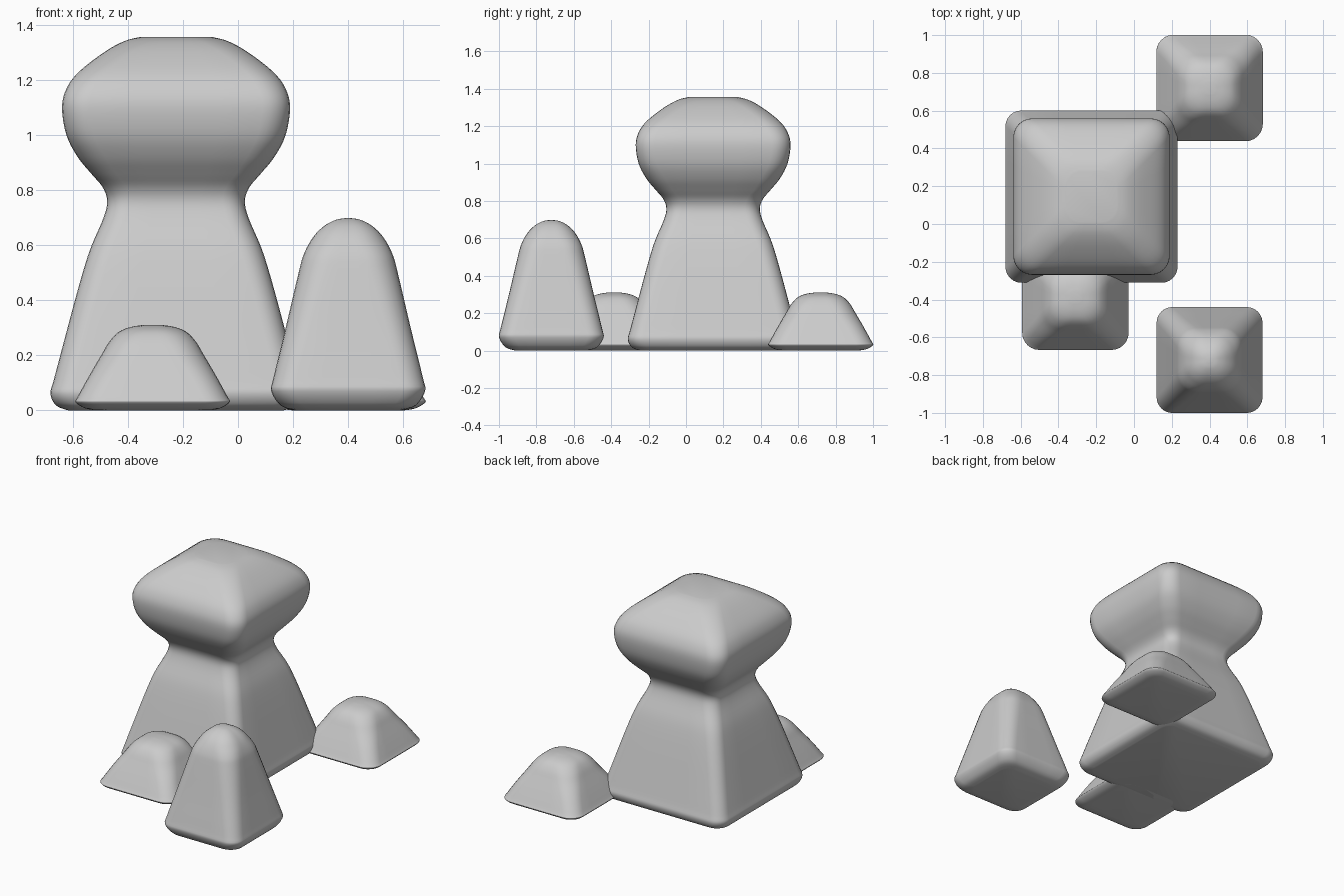
import bpy, bmesh, math
from mathutils import Vector

if "Cube" in bpy.data.objects:
    bpy.data.objects.remove(bpy.data.objects["Cube"])


def smooth_profile(pts, steps=4):
    """Catmull-Rom curve through (z, half width, corner radius) points."""
    p = [Vector(q) for q in pts]
    out = []
    for i in range(len(p) - 1):
        a, b, c, d = p[max(i - 1, 0)], p[i], p[i + 1], p[min(i + 2, len(p) - 1)]
        for s in range(steps):
            t = s / steps
            out.append(0.5 * (2 * b + (c - a) * t + (2 * a - 5 * b + 4 * c - d) * t * t
                              + (3 * b - a - 3 * c + d) * t ** 3))
    return out + [p[-1]]


def rounded_square(half, radius, corner=7, edge=4):
    r = min(radius, half * 0.75)
    pts = []
    for k in range(4):
        for i in range(corner):
            a = math.pi / 2 * (k + i / (corner - 1))
            cx = (half - r) * (1 if k in (0, 3) else -1)
            cy = (half - r) * (1 if k in (0, 1) else -1)
            pts.append(Vector((cx + r * math.cos(a), cy + r * math.sin(a))))
    full = []
    for i, p in enumerate(pts):
        full.append(p)
        if i % corner == corner - 1:  # subdivide the straight side
            q = pts[(i + 1) % len(pts)]
            full += [p.lerp(q, j / edge) for j in range(1, edge)]
    return full


def loft(name, x, y, profile):
    bm = bmesh.new()
    rings = [[bm.verts.new((p.x, p.y, max(z, 0))) for p in rounded_square(h, r)]
             for z, h, r in smooth_profile(profile)]
    n = len(rings[0])
    for lo, hi in zip(rings, rings[1:]):
        for i in range(n):
            j = (i + 1) % n
            bm.faces.new((lo[i], lo[j], hi[j], hi[i]))
    bm.faces.new(rings[0][::-1])
    bm.faces.new(rings[-1])
    bmesh.ops.recalc_face_normals(bm, faces=bm.faces)
    for f in bm.faces:
        f.smooth = True
    me = bpy.data.meshes.new(name)
    bm.to_mesh(me)
    bm.free()
    ob = bpy.data.objects.new(name, me)
    ob.location = (x, y, 0)
    bpy.context.collection.objects.link(ob)
    return ob


# Tall pillar: tapering body, pinched neck, bulging head with flat top
loft("pillar", -0.225, 0.145, [
    (0, 0.39, 0.07), (0.018, 0.435, 0.08), (0.06, 0.456, 0.085), (0.11, 0.444, 0.08),
    (0.25, 0.407, 0.08), (0.4, 0.367, 0.08), (0.52, 0.333, 0.08), (0.6, 0.306, 0.08),
    (0.7, 0.263, 0.08), (0.76, 0.25, 0.08), (0.81, 0.266, 0.085), (0.86, 0.308, 0.09),
    (0.92, 0.357, 0.10), (1.0, 0.398, 0.10), (1.1, 0.414, 0.10), (1.17, 0.397, 0.10),
    (1.23, 0.352, 0.10), (1.30, 0.262, 0.10), (1.34, 0.19, 0.10), (1.355, 0.135, 0.09)])

# Medium spire
loft("spire", 0.4, -0.72, [
    (0, 0.19, 0.07), (0.018, 0.245, 0.08), (0.07, 0.279, 0.085), (0.12, 0.271, 0.085),
    (0.3, 0.227, 0.09), (0.5, 0.18, 0.10), (0.57, 0.16, 0.10), (0.63, 0.127, 0.10),
    (0.67, 0.087, 0.10), (0.692, 0.045, 0.08), (0.698, 0.012, 0.05)])

# Two low mounds
mound = [
    (0, 0.20, 0.06), (0.008, 0.245, 0.07), (0.03, 0.28, 0.09), (0.05, 0.272, 0.09),
    (0.13, 0.228, 0.09), (0.2, 0.187, 0.10), (0.25, 0.157, 0.10), (0.285, 0.123, 0.09),
    (0.303, 0.08, 0.08), (0.311, 0.03, 0.06)]
loft("front_mound", -0.31, -0.385, mound)
loft("back_mound", 0.4, 0.72, mound)
